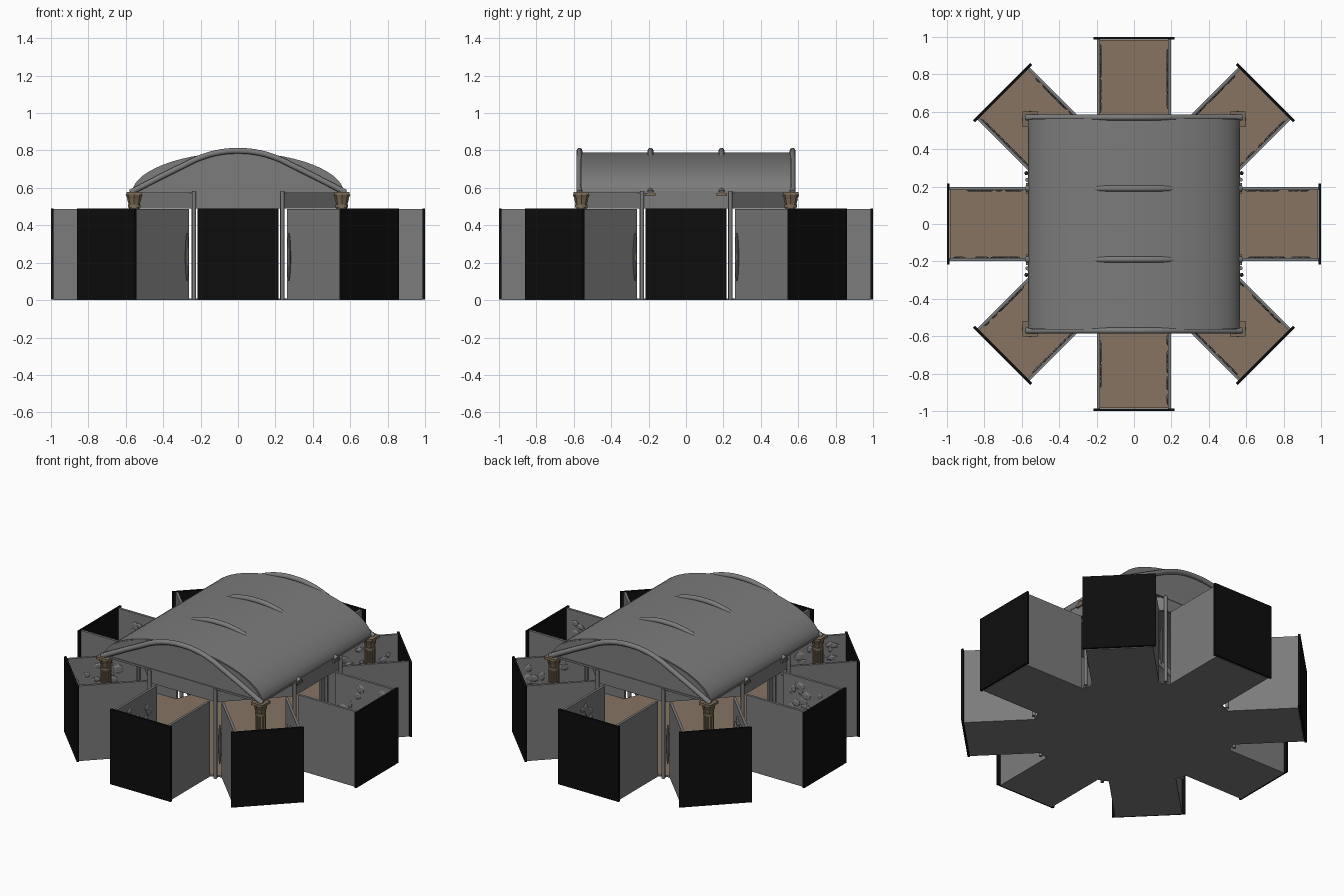
import bpy, bmesh, math, random
from mathutils import Matrix, Vector

random.seed(4)
cube = bpy.data.objects.get("Cube")
if cube:
    bpy.data.objects.remove(cube, do_unlink=True)


def material(name, r, g, b):
    m = bpy.data.materials.new(name)
    m.use_nodes = True
    m.diffuse_color = (r, g, b, 1)
    m.node_tree.nodes["Principled BSDF"].inputs["Base Color"].default_value = (r, g, b, 1)
    return m


grey = material("stone grey", 0.2, 0.2, 0.2)
brown = material("floor brown", 0.24, 0.175, 0.12)
tan = material("column tan", 0.21, 0.155, 0.1)
black = material("end wall black", 0.004, 0.004, 0.004)


def finish(name, bm, *mats, smooth=False):
    bmesh.ops.recalc_face_normals(bm, faces=bm.faces)
    me = bpy.data.meshes.new(name)
    bm.to_mesh(me)
    bm.free()
    ob = bpy.data.objects.new(name, me)
    bpy.context.collection.objects.link(ob)
    for m in mats:
        me.materials.append(m)
    if smooth:
        bpy.ops.object.select_all(action="DESELECT")
        ob.select_set(True)
        bpy.context.view_layer.objects.active = ob
        bpy.ops.object.shade_smooth_by_angle(angle=math.radians(35))
    return ob


def box(bm, lo, hi, turn=Matrix()):
    lo, hi = Vector(lo), Vector(hi)
    scale = Matrix.Diagonal((*(hi - lo), 1))
    bmesh.ops.create_cube(bm, size=1, matrix=turn @ Matrix.Translation((lo + hi) / 2) @ scale)


def rod(bm, x, y, z0, z1, r0, r1, sides=12):
    bmesh.ops.create_cone(bm, cap_ends=True, segments=sides, radius1=r0, radius2=r1,
                          depth=z1 - z0, matrix=Matrix.Translation((x, y, (z0 + z1) / 2)))


def prism(bm, points, offset):
    face = bm.faces.new([bm.verts.new(p) for p in points])
    out = bmesh.ops.extrude_face_region(bm, geom=[face])
    bmesh.ops.translate(bm, vec=offset, verts=[v for v in out["geom"] if isinstance(v, bmesh.types.BMVert)])


TURNS = [Matrix.Rotation(k * math.pi / 4, 4, "Z") for k in range(8)]
CORNERS = [(sx, sy) for sx in (-1, 1) for sy in (-1, 1)]
RING, HALF, WALL_TOP, EAVE = 0.57, 0.19, 0.49, 0.58

# Star shaped floor, brown on top
bm = bmesh.new()
outline = [t @ Vector(p) for t in TURNS
           for p in ((RING, -HALF, 0), (0.985, -HALF, 0), (0.985, HALF, 0), (RING, HALF, 0))]
prism(bm, outline, (0, 0, 0.01))
bmesh.ops.recalc_face_normals(bm, faces=bm.faces)
for f in bm.faces:
    f.material_index = int(f.normal.z > 0.9)
finish("star_floor", bm, grey, brown)

# Eight radiating bays: side walls, end walls, carved relief on the inner faces
walls, ends, relief = bmesh.new(), bmesh.new(), bmesh.new()
for t in TURNS:
    box(ends, (0.986, -0.217, 0.004), (1, 0.217, WALL_TOP), t)
    for s in (-1, 1):
        box(walls, (RING, s * HALF - 0.008, 0), (0.986, s * HALF + 0.008, WALL_TOP - 0.003), t)
        for i in range(14):
            place = Matrix.Translation((random.uniform(0.62, 0.94), s * 0.18, random.uniform(0.2, 0.44)))
            size = Matrix.Diagonal((random.uniform(0.015, 0.04), 0.008, random.uniform(0.015, 0.035), 1))
            bmesh.ops.create_icosphere(relief, subdivisions=1, radius=1, matrix=t @ place @ size)
finish("bay_side_walls", walls, grey)
finish("bay_end_walls", ends, black)
finish("carved_relief", relief, grey)

# Octagon of posts with lintels, and slender spindles beside the posts
posts, lintels, spindles = bmesh.new(), bmesh.new(), bmesh.new()
for t in TURNS:
    p = t @ Vector((RING, 0.237, 0))
    rod(posts, p.x, p.y, 0, EAVE, 0.011, 0.011)
    box(lintels, (RING - 0.02, -0.232, WALL_TOP), (RING - 0.005, 0.232, EAVE), t)
for sx, sy in CORNERS:
    for x, y in ((0.272, 0.575), (0.575, 0.272)):
        place = Matrix.Translation((sx * x, sy * y, 0.23)) @ Matrix.Diagonal((0.011, 0.011, 0.13, 1))
        bmesh.ops.create_uvsphere(spindles, u_segments=10, v_segments=10, radius=1, matrix=place)
finish("octagon_posts", posts, grey, smooth=True)
finish("octagon_lintels", lintels, grey)
finish("spindles", spindles, grey, smooth=True)

# Corner columns with flared capitals
cols = bmesh.new()
for sx, sy in CORNERS:
    x, y = sx * 0.555, sy * 0.56
    rod(cols, x, y, 0.01, 0.04, 0.042, 0.034, 16)
    rod(cols, x, y, 0.04, 0.5, 0.03, 0.026, 16)
    for i in range(10):
        a = i * math.tau / 10
        rod(cols, x + 0.026 * math.cos(a), y + 0.026 * math.sin(a), 0.04, 0.49, 0.006, 0.006, 6)
    rod(cols, x, y, 0.495, 0.51, 0.033, 0.033, 16)
    rod(cols, x, y, 0.51, 0.54, 0.029, 0.038, 8)
    rod(cols, x, y, 0.535, 0.565, 0.033, 0.046, 8)
    box(cols, (x - 0.042, y - 0.042, 0.562), (x + 0.042, y + 0.042, 0.578))
finish("corner_columns", cols, tan)

# Vaulted roof shell and closed gables
def vault(width, height, y, steps=28):
    angles = [math.pi * (i / steps - 0.5) for i in range(steps + 1)]
    return [Vector((width * math.sin(a), y, EAVE + height * max(math.cos(a), 0) ** 1.08)) for a in angles]


bm = bmesh.new()
prism(bm, vault(0.565, 0.21, -0.56) + vault(0.55, 0.198, -0.56)[::-1], (0, 1.12, 0))
finish("vault_roof", bm, grey, smooth=True)

bm = bmesh.new()
for s in (-1, 1):
    prism(bm, vault(0.555, 0.204, s * 0.563), (0, -s * 0.012, 0))
finish("gable_panels", bm, grey)

# Eave beams all round
bm = bmesh.new()
for s in (-1, 1):
    box(bm, (-0.56, s * 0.562 - 0.006, 0.572), (0.56, s * 0.562 + 0.006, 0.584))
    box(bm, (s * 0.562 - 0.006, -0.56, 0.572), (s * 0.562 + 0.006, 0.56, 0.584))
finish("eave_beams", bm, grey)

# Curved ribs, two on the gables and two rising through the roof
half = [(0.575, 0.575), (0.45, 0.64), (0.3, 0.715), (0.2, 0.762), (0.1, 0.79)]
arch = [(-x, z) for x, z in half] + [(0, 0.798)] + half[::-1]
for name, y in (("front_rib", -0.57), ("front_middle_rib", -0.19),
                ("back_middle_rib", 0.19), ("back_rib", 0.57)):
    cu = bpy.data.curves.new(name, "CURVE")
    cu.dimensions = "3D"
    cu.bevel_depth = 0.016
    cu.bevel_resolution = 3
    cu.use_fill_caps = True
    cu.resolution_u = 6
    sp = cu.splines.new("BEZIER")
    sp.bezier_points.add(len(arch) - 1)
    for b, (x, z) in zip(sp.bezier_points, arch):
        b.co = (x, y, z)
        b.handle_left_type = b.handle_right_type = "AUTO"
    cu.materials.append(grey)
    bpy.context.collection.objects.link(bpy.data.objects.new(name, cu))

# Small brackets under the middle ribs
bm = bmesh.new()
for sx, sy in CORNERS:
    box(bm, (sx * 0.56 - 0.018, sy * 0.19 - 0.028, 0.557), (sx * 0.56 + 0.018, sy * 0.19 + 0.028, 0.572))
finish("rib_brackets", bm, tan)
